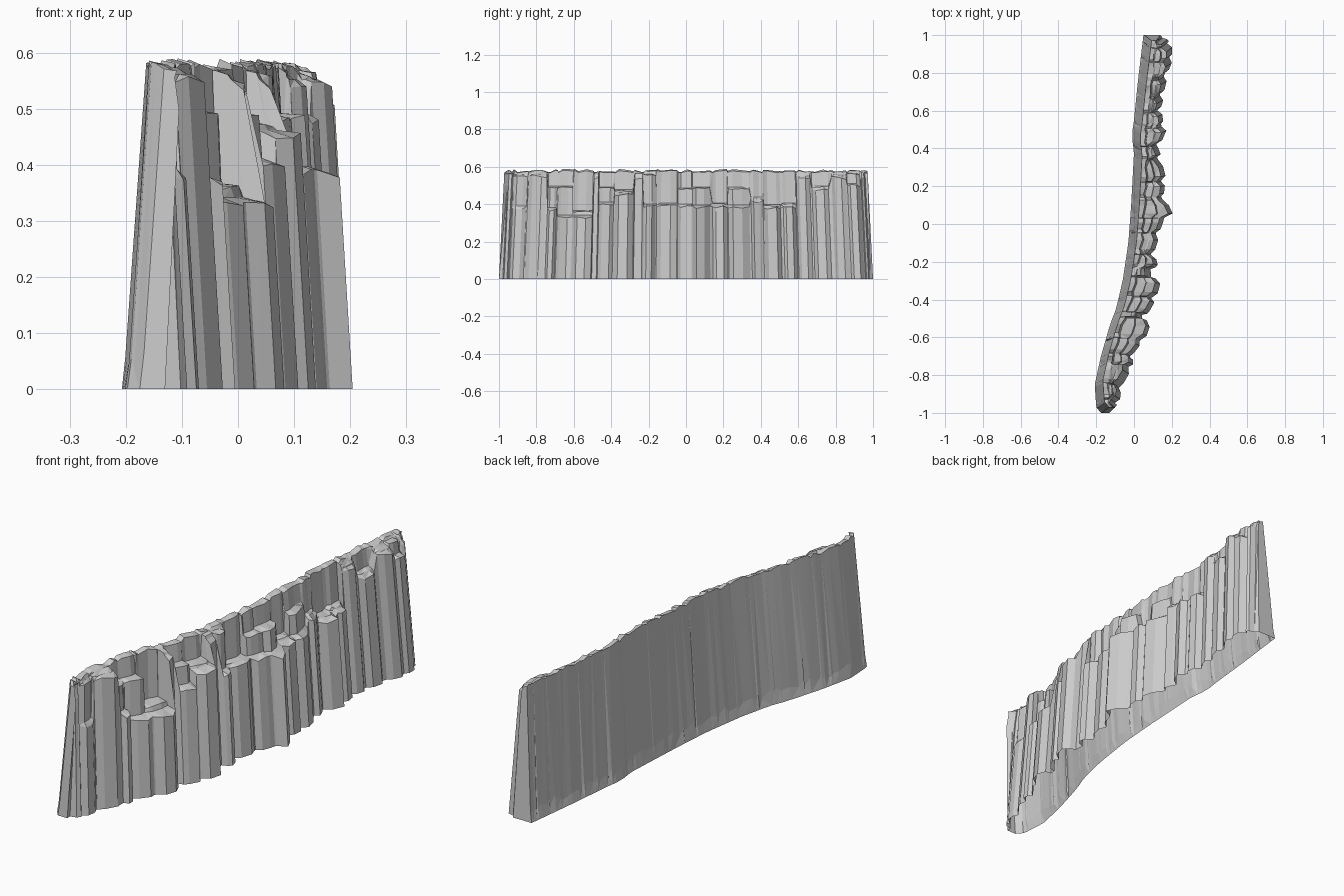
import bpy, bmesh, random

if "Cube" in bpy.data.objects:
    bpy.data.objects.remove(bpy.data.objects["Cube"])

random.seed(4)

# Plan outlines (y, x): rear foot and bulging front foot
REAR = [(-1, -.175), (-.97, -.20), (-.85, -.208), (-.7, -.175), (-.56, -.135), (-.5, -.115),
        (-.45, -.095), (-.3, -.06), (-.1, -.03), (.1, -.015), (.38, 0), (.47, -.012),
        (.55, 0), (.75, .02), (1, .05)]
FRONT = [(-1, -.13), (-.95, -.08), (-.85, -.055), (-.77, -.01), (-.69, 0), (-.62, .05),
         (-.57, .085), (-.45, .09), (-.33, .138), (-.22, .132), (-.15, .105), (0, .15),
         (.06, .208), (.15, .16), (.27, .165), (.4, .13), (.5, .17), (.6, .145),
         (.75, .168), (.88, .208), (.95, .20), (1, .16)]

# Rock columns: y start, y end, front ledge height, upper ledge height
COLUMNS = [(-.98, -.95, .50, .56), (-.945, -.87, .38, .55), (-.865, -.765, .55, .565),
           (-.755, -.705, .37, .49), (-.70, -.62, .33, .49), (-.615, -.51, .33, .36),
           (-.475, -.395, .40, .485), (-.39, -.29, .45, .47), (-.23, -.165, .39, .555),
           (-.16, -.05, .39, .40), (-.045, .03, .39, .48), (.035, .13, .385, .485),
           (.145, .225, .385, .40), (.23, .345, .385, .485), (.355, .42, .415, .43),
           (.425, .515, .38, .39), (.53, .60, .38, .40), (.605, .68, .54, .555),
           (.69, .78, .48, .49), (.80, .88, .54, .555), (.885, .955, .50, .56),
           (.96, .985, .54, .565)]


def lookup(table, y):
    for (a, xa), (b, xb) in zip(table, table[1:]):
        if y <= b:
            return xa + (xb - xa) * max(0, y - a) / (b - a)
    return table[-1][1]


def jit(a):
    return random.uniform(-a, a)


def section(y, h1, h2, inset):
    """Stepped cliff cross-section, from front foot over the ridge to rear foot."""
    xb = lookup(REAR, y)
    foot = max(lookup(FRONT, y) - inset, xb + .045)
    lip = max(foot - .06 * h1, xb + .07)
    xt = min(xb + .076 + jit(.006), lip - .004)
    xm = xt + (lip - xt) * .55
    top = .58 + jit(.007)
    pts = [(foot, 0), (lip, h1 + jit(.008)), (xm, h1 + .012), (xm - .006, h2 + jit(.005)),
           (xt, h2 + .008), (xt - .008, top - .006), (xb + .043, top + jit(.004)),
           (xb + .008 + jit(.002), .05 + jit(.02)), (xb, 0)]
    return [(x, y * (1 - .05 * z), z) for x, z in pts]


# Gather cross-sections: each column has recessed sides and a bulging facet
rows = [section(-1, .50, .56, .01)]
prev_end = None
for y0, y1, h1, h2 in COLUMNS:
    w = y1 - y0
    if prev_end is not None and y0 - prev_end > .03:      # full-height recess
        for t in (.15, .85):
            rows.append(section(prev_end + (y0 - prev_end) * t, .54, .56, .045))
    rows.append(section(y0, h1, h2, .02))
    rows.append(section(y0 + w * .22, h1, h2, .001 + jit(.004)))
    rows.append(section(y0 + w * (.72 + jit(.06)), h1, h2, jit(.004)))
    rows.append(section(y1, h1, h2, .02))
    prev_end = y1
rows.append(section(1, .54, .565, .02))

# Skin the sections; underside stays open
bm = bmesh.new()
grid = [[bm.verts.new(p) for p in r] for r in rows]
for a, b in zip(grid, grid[1:]):
    for i in range(len(a) - 1):
        bm.faces.new((a[i], a[i + 1], b[i + 1], b[i]))
bm.faces.new(grid[0])
bm.faces.new(grid[-1])
bmesh.ops.triangulate(bm, faces=bm.faces[:])
bmesh.ops.recalc_face_normals(bm, faces=bm.faces[:])
mesh = bpy.data.meshes.new("rock_cliff_wall")
bm.to_mesh(mesh)
bm.free()
cliff = bpy.data.objects.new("rock_cliff_wall", mesh)
bpy.context.collection.objects.link(cliff)
